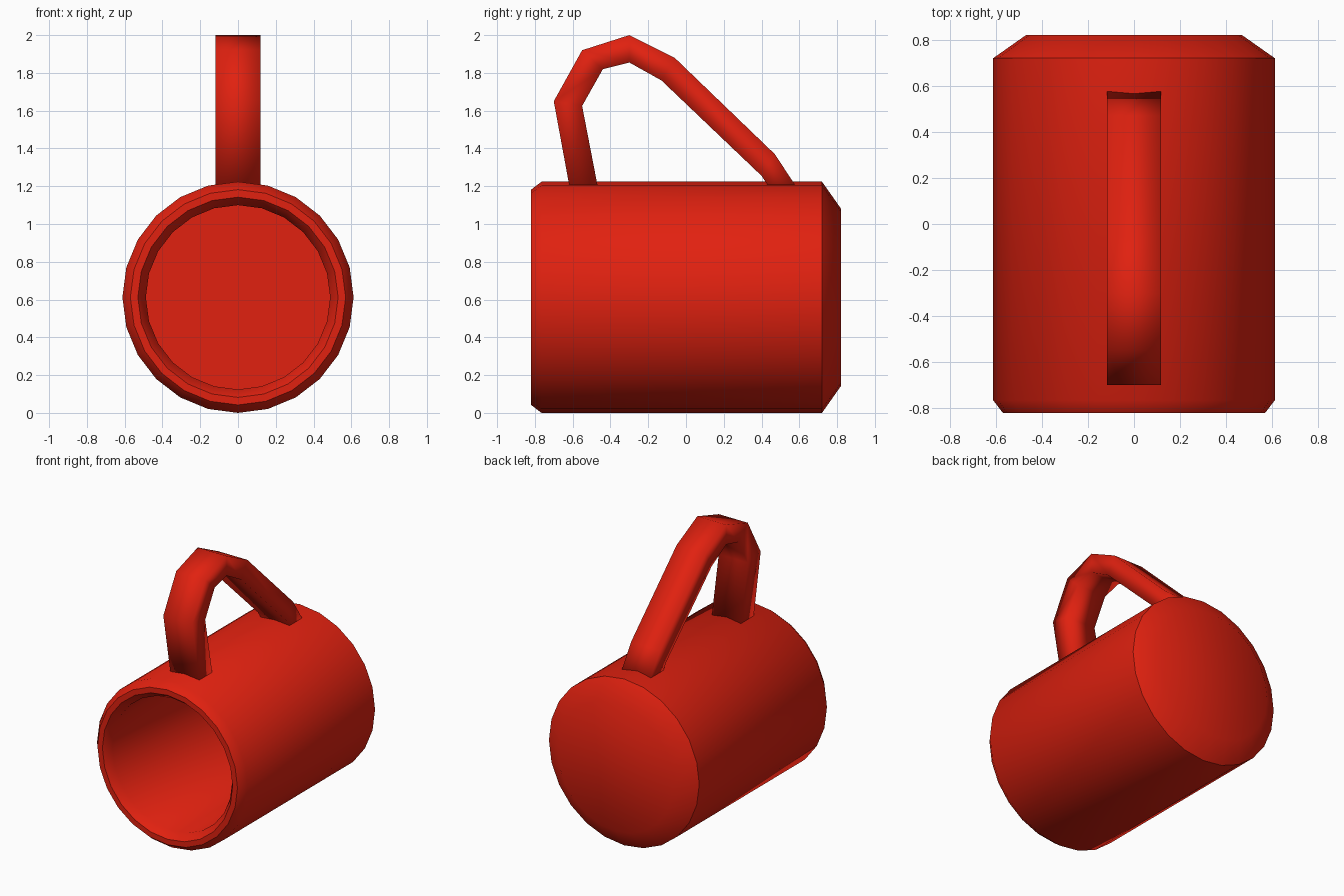
import bpy, bmesh, math

if "Cube" in bpy.data.objects:
    bpy.data.objects.remove(bpy.data.objects["Cube"])

mat = bpy.data.materials.new("red_glaze")
mat.diffuse_color = (0.75, 0.015, 0.005, 1)
mat.use_nodes = True
mat.node_tree.nodes["Principled BSDF"].inputs["Base Color"].default_value = mat.diffuse_color


def make(name, verts, faces):
    me = bpy.data.meshes.new(name)
    me.from_pydata(verts, [], faces)
    bm = bmesh.new()
    bm.from_mesh(me)
    bmesh.ops.recalc_face_normals(bm, faces=bm.faces)
    bm.to_mesh(me)
    bm.free()
    me.materials.append(mat)
    ob = bpy.data.objects.new(name, me)
    bpy.context.collection.objects.link(ob)
    bpy.ops.object.select_all(action='DESELECT')
    ob.select_set(True)
    bpy.context.view_layer.objects.active = ob
    return ob


def loft(rings):
    """Join equal-sized rings of points into a capped tube."""
    n = len(rings[0])
    verts = [p for r in rings for p in r]
    faces = [(i * n + j, i * n + (j + 1) % n, (i + 1) * n + (j + 1) % n, (i + 1) * n + j)
             for i in range(len(rings) - 1) for j in range(n)]
    faces += [tuple(range(n)), tuple(range(len(verts) - n, len(verts)))]
    return verts, faces


# Mug body lying on its side: (radius, y) from outer base, round the rim, to inner floor
R, SIDES = 0.612, 24
profile = [(0.47, 0.82), (R, 0.72), (R, -0.765), (0.57, -0.82),
           (0.53, -0.82), (0.488, -0.765), (0.488, 0.68)]
rings = [[(r * math.sin(2 * math.pi * k / SIDES), y, R + r * math.cos(2 * math.pi * k / SIDES))
          for k in range(SIDES)] for r, y in profile]
make("mug_body", *loft(rings))
bpy.ops.object.shade_smooth_by_angle(angle=math.radians(52))

# Handle: rectangular section following paired outer and inner (y, z) points
outer = [(-0.61, 1.16), (-0.70, 1.65), (-0.55, 1.92), (-0.30, 2.0),
         (-0.06, 1.88), (0.47, 1.37), (0.605, 1.165)]
inner = [(-0.46, 1.16), (-0.55, 1.625), (-0.44, 1.82), (-0.30, 1.855),
         (-0.13, 1.76), (0.40, 1.255), (0.46, 1.165)]
W = 0.118
rings = [[(-W, *o), (W, *o), (W, *i), (-W, *i)] for o, i in zip(outer, inner)]
make("handle", *loft(rings))
bpy.ops.object.shade_smooth()
